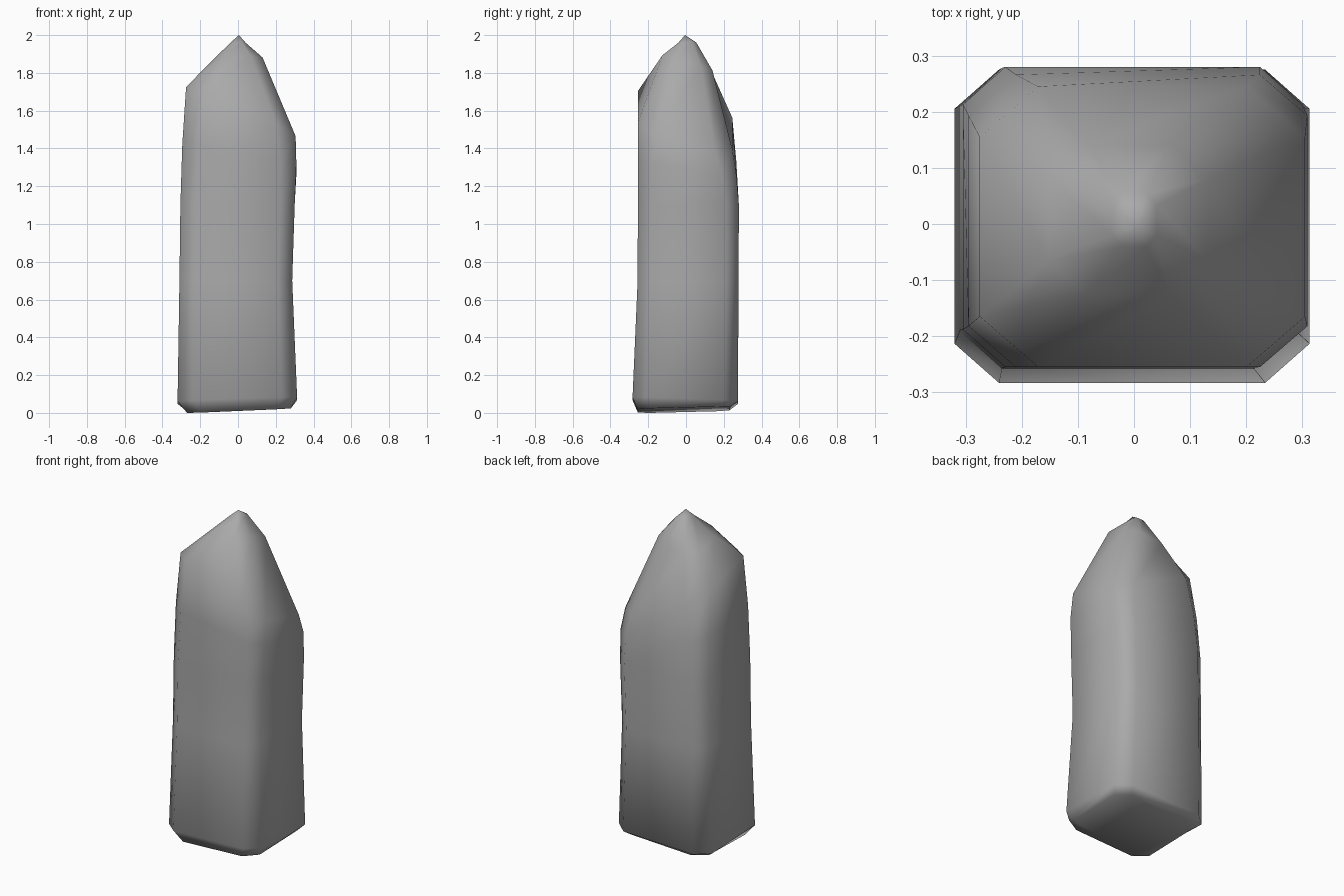
import bpy, bmesh

cube = bpy.data.objects.get("Cube")
if cube:
    bpy.data.objects.remove(cube, do_unlink=True)

# Grey stone material
stone = bpy.data.materials.new("grey stone")
stone.use_nodes = True
colour = (0.40, 0.40, 0.40, 1)
stone.diffuse_color = colour
stone.node_tree.nodes["Principled BSDF"].inputs["Base Color"].default_value = colour

# Cross-sections: left x, right x, front y, back y, height, x tilt, y tilt, corner cut
SECTIONS = [
    (-0.27, 0.28, -0.255, 0.23, 0.017, 0.012, 0.006, 0.27),
    (-0.32, 0.313, -0.283, 0.275, 0.065, 0.01, -0.01, 0.25),
    (-0.31, 0.287, -0.256, 0.278, 0.70, 0, 0, 0.25),
    (-0.305, 0.30, -0.255, 0.28, 1.10, 0, 0, 0.25),
    (-0.295, 0.309, -0.255, 0.266, 1.34, -0.05, -0.04, 0.28),
    (-0.275, 0.305, -0.255, 0.245, 1.55, -0.13, -0.07, 0.36),
    (-0.15, 0.13, -0.125, 0.14, 1.845, 0.015, -0.04, 0.46),
    (-0.04, 0.04, -0.04, 0.055, 1.96, 0, 0, 0.45),
]


def ring(bm, x0, x1, y0, y1, z, tilt_x, tilt_y, cut):
    """Eight-sided ring: a rectangle with cut corners on a tilted plane."""
    c = 1 - cut
    outline = [(-c, -1), (c, -1), (1, -c), (1, c), (c, 1), (-c, 1), (-1, c), (-1, -c)]
    return [bm.verts.new((x0 + (u + 1) / 2 * (x1 - x0),
                          y0 + (v + 1) / 2 * (y1 - y0),
                          z + tilt_x * u + tilt_y * v)) for u, v in outline]


# Pillar: loft the rings, close the base, fan the pointed tip
bm = bmesh.new()
rings = [ring(bm, *section) for section in SECTIONS]
for low, high in zip(rings, rings[1:]):
    for i in range(8):
        j = (i + 1) % 8
        bm.faces.new((low[i], low[j], high[j], high[i]))
bm.faces.new(rings[0][::-1])
tip = bm.verts.new((0.005, -0.005, 2))
for i in range(8):
    bm.faces.new((rings[-1][i], rings[-1][(i + 1) % 8], tip))
lowest = min(v.co.z for v in bm.verts)
for v in rings[0]:
    v.co.z -= lowest
bmesh.ops.recalc_face_normals(bm, faces=bm.faces)
for face in bm.faces:
    face.smooth = True

mesh = bpy.data.meshes.new("stone_pillar")
bm.to_mesh(mesh)
bm.free()
mesh.materials.append(stone)
pillar = bpy.data.objects.new("stone_pillar", mesh)
bpy.context.collection.objects.link(pillar)
